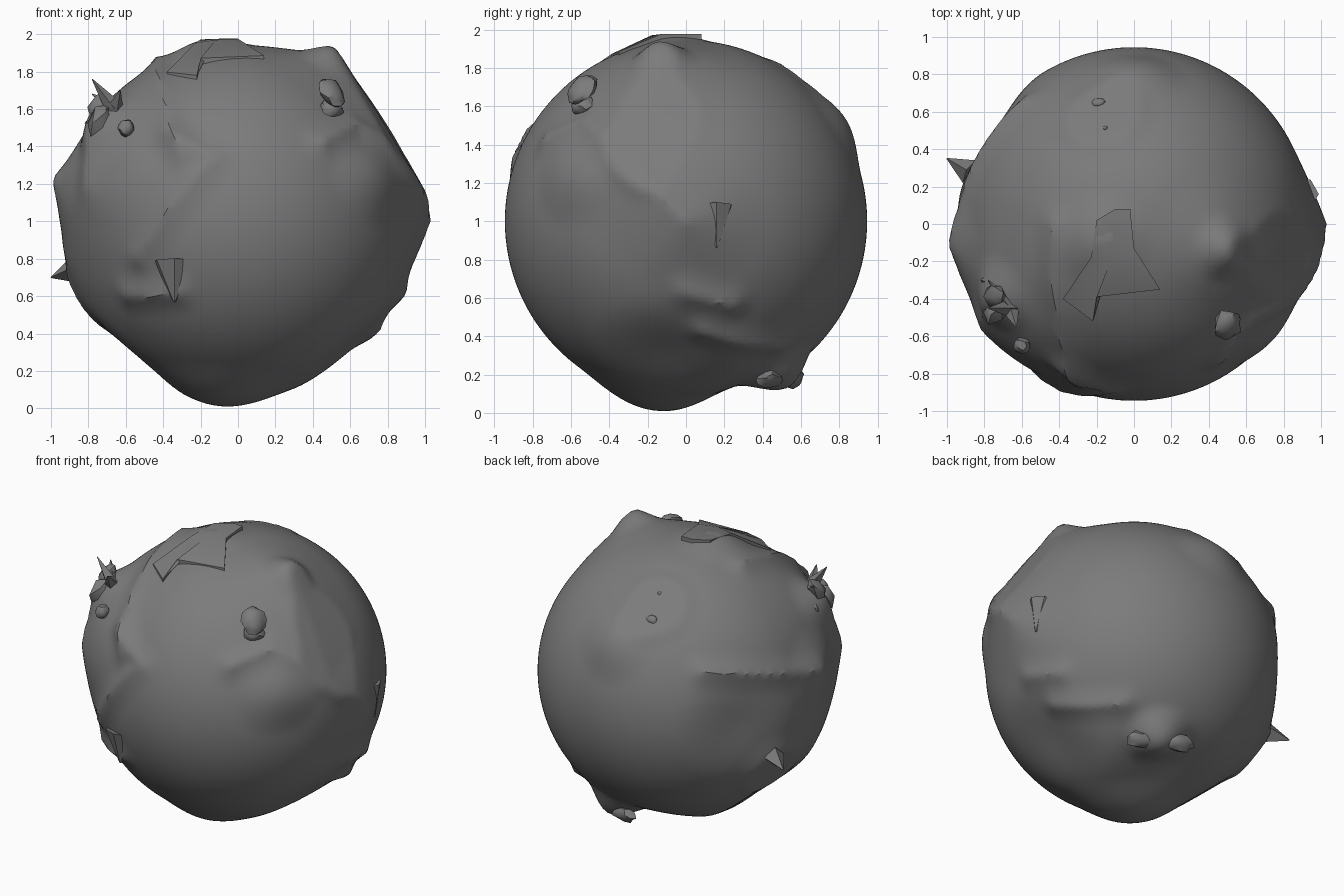
import bpy, bmesh, math, random
from mathutils import Vector

random.seed(4)
if "Cube" in bpy.data.objects:
    bpy.data.objects.remove(bpy.data.objects["Cube"], do_unlink=True)

CENTRE = Vector((0, 0, 1))
GREY = (.2, .2, .2, 1)

stone = bpy.data.materials.new("dark grey stone")
stone.use_nodes = True
stone.diffuse_color = GREY
stone.node_tree.nodes["Principled BSDF"].inputs["Base Color"].default_value = GREY


def finish(name, bm, angle=30):
    """Turn a bmesh, built around the body centre, into a shaded object."""
    bmesh.ops.recalc_face_normals(bm, faces=bm.faces)
    mesh = bpy.data.meshes.new(name)
    bm.to_mesh(mesh)
    bm.free()
    mesh.materials.append(stone)
    obj = bpy.data.objects.new(name, mesh)
    obj.location = CENTRE
    bpy.context.collection.objects.link(obj)
    bpy.ops.object.select_all(action="DESELECT")
    obj.select_set(True)
    bpy.context.view_layer.objects.active = obj
    bpy.ops.object.shade_smooth_by_angle(angle=math.radians(angle))
    return obj


class Swell:
    """A rounded bump, or a creased ridge when given several points."""
    def __init__(self, height, width, *points):
        self.height, self.width = height, width
        self.points = [Vector(p).normalized() for p in points]
        self.crease = len(points) > 1
        if not self.crease:
            self.points *= 2

    def at(self, d):
        best = self.width
        for a, b in zip(self.points, self.points[1:]):
            ab = b - a
            t = (d - a).dot(ab) / max(ab.length_squared, 1e-6)
            near = a + ab * min(max(t, 0), 1)
            best = min(best, (d - near.normalized()).length)
        t = 1 - best / self.width
        return self.height * t * t * (1 if self.crease else 3 - 2 * t)


# Directions of the features that shape the body
shoulder = Vector((.52, -.14, .9))
left_side = Vector((1, 0, 0))
cluster = Vector((-.8, -.42, .58))
disc = Vector((-.18, .61, .75))
crater = Vector((-.85, .21, -.4))
knob = Vector((.2, .5, -.82))
foot = Vector((-.1, -.2, -1))
top = Vector((-.2, -.1, 1))
cheek = Vector((-.8, -.55, .18))
chin = Vector((-.35, -.85, -.4))
brow = Vector((-.14, -.9, .34))
tooth = Vector((-.57, .64, .38))
ear = Vector((.63, -.52, .52))

# Broad hills
swells = [Swell(.045, .32, hill) for hill in (
    top, disc, crater, (0, .84, .54), (-.95, -.15, .2), ear - CENTRE * .3)]
swells += [
    Swell(.085, .45, shoulder, ear + left_side, left_side),
    Swell(.06, .2, shoulder),
    Swell(.06, .45, foot),
    Swell(.06, .5, cluster, cheek),
    Swell(.05, .25, cluster),
    Swell(.11, .26, knob),
    Swell(.03, .5, (-.6, -.7, .4)),
]

# Narrow creases
swells += [Swell(.035, .16, *ridge) for ridge in (
    ((-.4, -.8, .5), brow, (-.55, -.8, -.2)),
    ((-.45, 0, .9), (-.42, -.5, .75), (-.3, -.85, .35)),
    ((.45, -.72, .42), ear, (.85, -.2, .2)),
    ((-.6, -.65, -.4), chin),
    ((.8, .1, -.62), (.5, .5, -.65)),
    ((.9, 0, -.38), (.85, .25, -.45)),
    (tooth, (-.8, .3, .3), (-.9, -.1, .2)),
)]

# Hollows
swells += [Swell(-.05, .45, hollow) for hollow in (
    (-.75, .5, 0), (.6, -.1, -.7), (-.6, 0, -.7), (0, .35, -.95))]

# Planes that shave the body flat, and how fully they do
flats = [((shoulder + left_side * .9).normalized(), .94, .8),
         (disc.normalized(), .94, 1),
         ((crater - CENTRE * .1).normalized(), .935, 1),
         (-CENTRE, .99, 1)]

bm = bmesh.new()
bmesh.ops.create_icosphere(bm, subdivisions=6, radius=1)
for v in bm.verts:
    d = v.co.normalized()
    r = .945 + sum(s.at(d) for s in swells)
    for n, limit, strength in flats:
        c = d.dot(n)
        if c > .5:
            r += strength * min(limit / c - r, 0)
    v.co = d * r
finish("rock_body", bm)


def rock(name, place, size, detail=2):
    """A faceted lump whose first size is along the outward direction."""
    bm = bmesh.new()
    bmesh.ops.create_icosphere(bm, subdivisions=detail, radius=1)
    turn = place.to_track_quat("X", "Z")
    for v in bm.verts:
        v.co *= random.uniform(.82, 1.1)
        v.co = place + turn @ Vector(a * b for a, b in zip(v.co, size))
    finish(name, bm, 40)


def spike(name, base, lean, width, sides=4):
    """A tapered thorn that grows from its base along the lean."""
    bm = bmesh.new()
    lean = Vector(lean)
    bmesh.ops.create_cone(bm, cap_ends=True, segments=sides, radius1=width,
                          radius2=width * .05, depth=lean.length)
    turn = lean.to_track_quat("Z", "Y")
    for v in bm.verts:
        v.co = base + lean / 2 + turn @ v.co
    finish(name, bm)


# Star-shaped plate lying on the top
outline = [(-.38, -.4), (-.23, -.18), (-.2, .02), (-.1, .08), (-.02, .08),
           (0, -.13), (.14, -.35), (-.2, -.39), (-.22, -.52)]
bm = bmesh.new()


def layer(drop):
    ring = []
    for x, y in outline + [(-.12, -.18)]:
        r = 1.005 - drop - .1 * math.hypot(x - top.x, y - top.y)
        ring.append(bm.verts.new((x, y, math.sqrt(r * r - x * x - y * y))))
    return ring


upper, lower = layer(0), layer(.07)
count = len(outline)
for i in range(count):
    j = (i + 1) % count
    bm.faces.new((upper[i], upper[j], upper[-1]))
    bm.faces.new((lower[j], lower[i], lower[-1]))
    bm.faces.new((upper[j], upper[i], lower[i], lower[j]))
finish("star_plate", bm)

# Studs on the flat disc
across = Vector((.02, -.07, .06))
rock("disc_stud_large", disc * .95 - across, (.02, .04, .03))
rock("disc_stud_small", disc * .95 + across, (.015, .017, .017))

# Craggy cluster on the upper right
for i in range(4):
    turn = i * math.pi / 2
    offset = Vector((0, math.cos(turn), math.sin(turn))) * .08
    rock(f"cluster_rock_{i}", cluster * .93 + offset, (.06, .07, .1), 1)
rock("cluster_pebble", Vector((-.6, -.65, .5)), (.04, .045, .05))
thorns = {"tall": (-.12, 0, .16), "side": (-.12, .15, .08), "front": (.03, -.1, .1)}
for word, lean in thorns.items():
    spike(f"cluster_spike_{word}", Vector((-.66, -.45, .6)), lean, .05)

# Lumps on the upper left
lump = Vector((.5, -.54, .65))
rock("shoulder_lump_high", lump + CENTRE * .04, (.05, .08, .1))
rock("shoulder_lump_low", lump - CENTRE * .05, (.05, .07, .06))

# Thorns and wedges around the sides
spike("side_thorn", Vector((-.88, .28, -.26)), (-.12, .07, -.04), .07)
spike("cheek_wedge", cheek * .88, (-.08, -.08, .08), .15, 5)
spike("chin_wedge", Vector((-.34, -.78, -.22)), (0, -.04, -.21), .12, 7)
spike("back_tooth", tooth * .93, (-.03, .06, -.16), .1, 5)
spike("left_gem", Vector((.9, .16, .08)), (.05, 0, -.22), .09, 6)

# Knobs underneath
for side, word in (1, "inner"), (-1, "outer"):
    spread = Vector((.11, -.06, 0)) * side
    rock(f"underside_knob_{word}", knob + spread, (.05, .1, .06))
